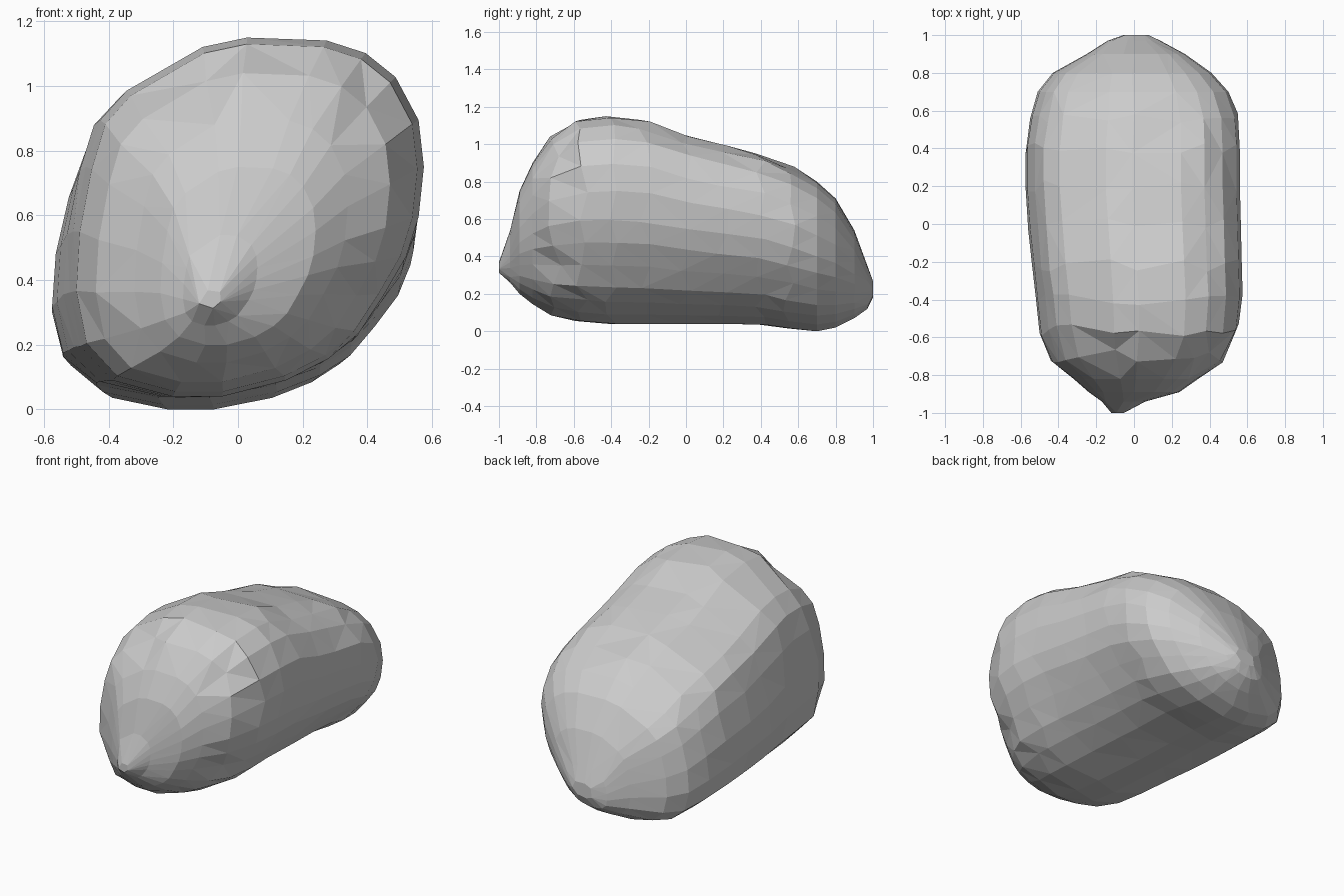
import bpy, bmesh, random

random.seed(4)

# Leaning boulder cross-section: u from -1 to 1 across, v from 0 to 1 upward
SECTION = [(-0.42, 0.0), (-0.14, 0.0), (0.22, 0.045), (0.46, 0.105), (0.63, 0.175),
           (0.77, 0.28), (0.90, 0.39), (0.97, 0.50), (1.0, 0.64), (0.97, 0.77),
           (0.84, 0.89), (0.67, 0.957), (0.45, 0.992), (0.0, 1.0), (-0.25, 0.974),
           (-0.68, 0.852), (-0.83, 0.77), (-0.91, 0.64), (-0.98, 0.46), (-1.0, 0.29),
           (-0.94, 0.14), (-0.76, 0.045)]

# Stations front to back: y, left x, right x, bottom z, top z
STATIONS = [(-1.0, -.12, -.05, .31, .37), (-.94, -.17, .06, .26, .54),
            (-.89, -.24, .24, .20, .75), (-.82, -.32, .34, .145, .90),
            (-.70, -.44, .47, .085, 1.04), (-.56, -.50, .555, .055, 1.13),
            (-.40, -.52, .575, .04, 1.15), (-.22, -.54, .57, .04, 1.13),
            (0.0, -.56, .565, .04, 1.05), (.20, -.575, .56, .04, 1.0),
            (.40, -.575, .56, .035, .95), (.55, -.55, .55, .015, .88),
            (.70, -.51, .50, 0.0, .80), (.80, -.43, .41, .02, .71),
            (.90, -.25, .27, .07, .54), (.97, -.14, .14, .12, .35),
            (1.0, -.06, .08, .18, .27)]

bm = bmesh.new()
rings = []
for i, (y, xl, xr, zb, zt) in enumerate(STATIONS):
    ring = []
    slide = 0.035 if 4 <= i <= 11 else 0.0
    for u, v in SECTION:
        # slide points along the length so the facets are irregular
        x = (xl + xr) / 2 + u * (xr - xl) / 2
        z = zb + v * (zt - zb)
        ring.append(bm.verts.new((x, y + random.uniform(-slide, slide), z)))
    rings.append(ring)

# Skin between stations, then close both ends
n = len(SECTION)
for a, b in zip(rings, rings[1:]):
    for k in range(n):
        j = (k + 1) % n
        bm.faces.new((a[k], a[j], b[j], b[k]))
bm.faces.new(rings[0])
bm.faces.new(rings[-1])

# Merge the crowded points at the ends and cut into flat facets
bmesh.ops.remove_doubles(bm, verts=bm.verts[:], dist=0.03)
bmesh.ops.triangulate(bm, faces=bm.faces[:])
bmesh.ops.recalc_face_normals(bm, faces=bm.faces[:])

mesh = bpy.data.meshes.new("boulder")
bm.to_mesh(mesh)
bm.free()
boulder = bpy.data.objects.new("boulder", mesh)
bpy.context.collection.objects.link(boulder)
